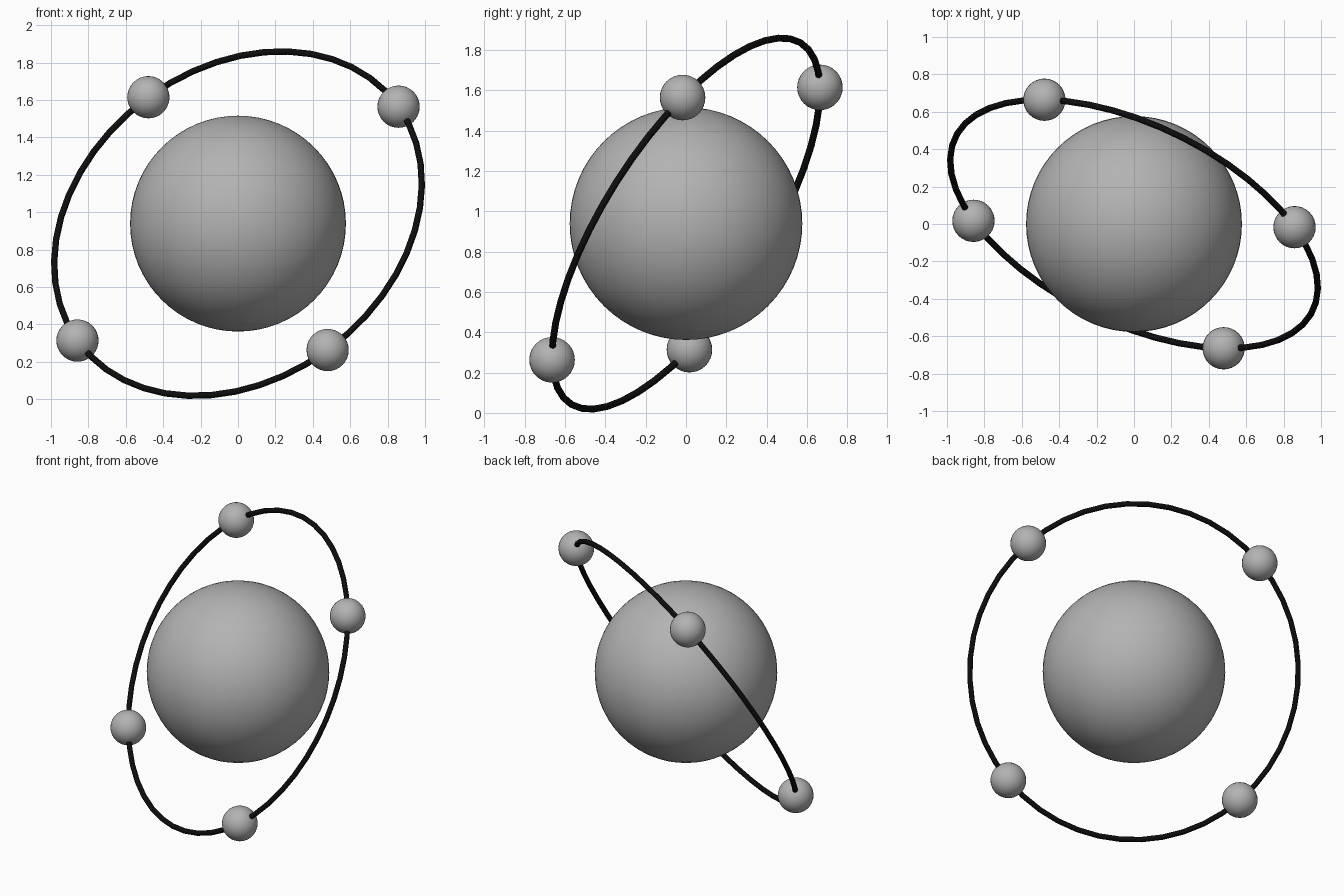
import bpy
from mathutils import Vector, Matrix

if "Cube" in bpy.data.objects:
    bpy.data.objects.remove(bpy.data.objects["Cube"])

CENTRE = Vector((0, 0, 0.939))
RING_R, TUBE_R = 1.062, 0.017


def material(name, rgb):
    m = bpy.data.materials.new(name)
    m.diffuse_color = (*rgb, 1)
    m.use_nodes = True
    m.node_tree.nodes["Principled BSDF"].inputs["Base Color"].default_value = m.diffuse_color
    return m


grey = material("grey", (0.45, 0.45, 0.45))
black = material("black", (0.004, 0.004, 0.004))

# Tilted orbit frame: u and v lie in the ring plane, n is its normal
u = Vector((0.808, -0.016, 0.5886)).normalized()
n = Vector((-0.3785, -0.780, 0.4985))
n = (n - u * n.dot(u)).normalized()
v = n.cross(u)


def finish(name, mat):
    ob = bpy.context.object
    ob.name = name
    ob.data.materials.append(mat)
    bpy.ops.object.shade_smooth()
    return ob


def ball(name, loc, radius, seg):
    bpy.ops.mesh.primitive_uv_sphere_add(segments=seg, ring_count=seg // 2,
                                         radius=radius, location=loc)
    return finish(name, grey)


# Central sphere
ball("core_sphere", CENTRE, 0.577, 64)

# Four small balls spaced evenly on the ring
for i, d in enumerate((u, v, -u, -v)):
    ball(f"orbit_ball_{i + 1}", CENTRE + d * RING_R, 0.113, 32)

# Thin tilted ring
bpy.ops.mesh.primitive_torus_add(major_segments=48, minor_segments=12,
                                 major_radius=RING_R, minor_radius=TUBE_R)
ring = finish("orbit_ring", black)
rot = Matrix((u, v, n)).transposed().to_4x4()
ring.matrix_world = Matrix.Translation(CENTRE) @ rot
